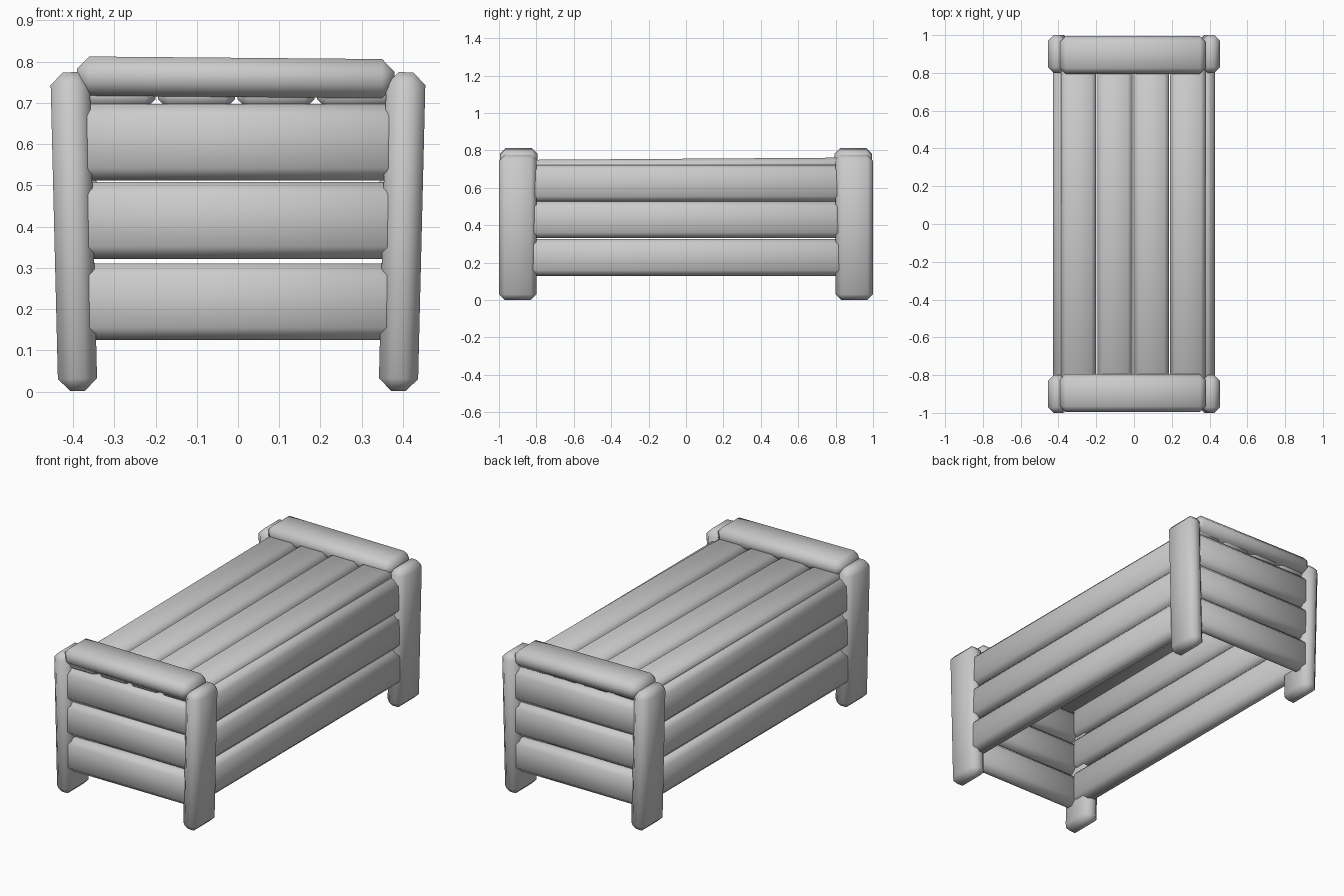
import bpy
import bmesh
from math import radians
from mathutils import Matrix, Vector

if "Cube" in bpy.data.objects:
    bpy.data.objects.remove(bpy.data.objects["Cube"], do_unlink=True)

grey = bpy.data.materials.new("light grey")
grey.use_nodes = True
grey.diffuse_color = (0.6, 0.6, 0.6, 1)
grey.node_tree.nodes["Principled BSDF"].inputs["Base Color"].default_value = (0.6, 0.6, 0.6, 1)


def plank(name, centre, size, tilt=(0, 0, 0), chamfer=0.03):
    """Smooth-shaded board with a single chamfer on every edge."""
    bm = bmesh.new()
    bmesh.ops.create_cube(bm, size=1, matrix=Matrix.Diagonal((*size, 1)))
    bmesh.ops.bevel(bm, geom=bm.edges[:], offset=chamfer, segments=1, affect='EDGES')
    for f in bm.faces:
        f.smooth = True
    mesh = bpy.data.meshes.new(name)
    bm.to_mesh(mesh)
    bm.free()
    mesh.materials.append(grey)
    obj = bpy.data.objects.new(name, mesh)
    obj.location = Vector(centre)
    obj.rotation_euler = [radians(a) for a in tilt]
    bpy.context.collection.objects.link(obj)
    return obj


ends = (("front", -1), ("back", 1))
sides = (("right", -1), ("left", 1))

# Legs, splayed slightly outwards towards the top
for end, ey in ends:
    for side, sx in sides:
        plank(f"{end}_{side}_leg", (sx * 0.398, ey * 0.9, 0.388), (0.095, 0.2, 0.773), (0, sx * 1.4, 0))

# Cap boards across the top of each end
for end, ey in ends:
    plank(f"{end}_cap", (-0.006, ey * 0.895, 0.762), (0.77, 0.2, 0.095), (0, 0.5, 0))

# Three boards on each end
for end, ey in ends:
    for i, z in enumerate((0.218, 0.415, 0.605)):
        plank(f"{end}_board_{i + 1}", (0, ey * 0.94, z), (0.78, 0.09, 0.186))

# Three boards along each side
for side, sx in sides:
    for i, z in enumerate((0.228, 0.43, 0.624)):
        plank(f"{side}_board_{i + 1}", (sx * 0.38, 0, z), (0.095, 1.84, 0.198))

# Four slats forming the top, rising slightly to the back
for i in range(4):
    plank(f"top_slat_{i + 1}", (-0.294 + i * 0.193, 0, 0.723), (0.187, 1.93, 0.065), (0.4, 0, 0), 0.025)
